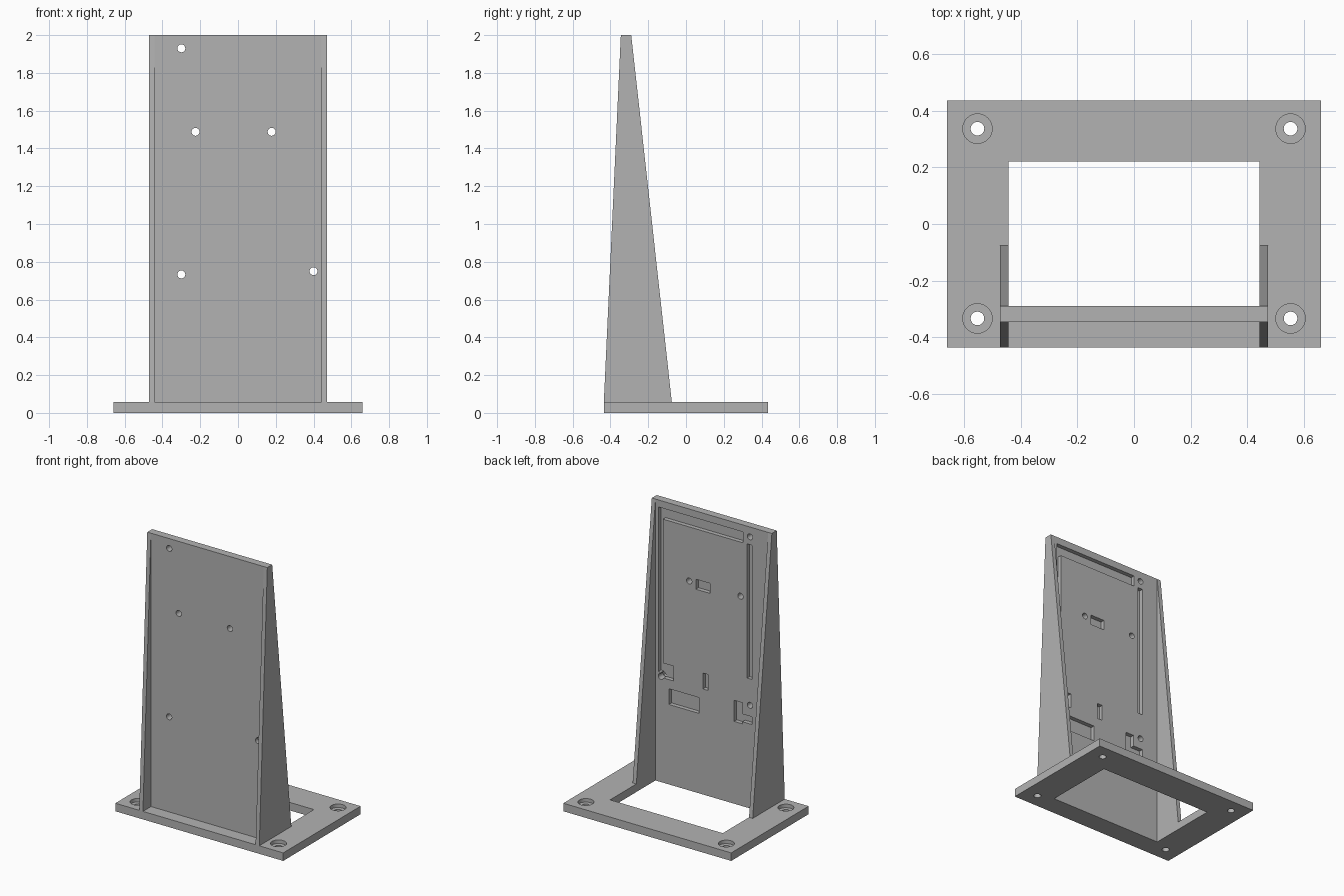
import bpy
import bmesh
from mathutils import Matrix, Vector

cube = bpy.data.objects.get("Cube")
if cube:
    bpy.data.objects.remove(cube, do_unlink=True)

grey = bpy.data.materials.new("plain grey")
grey.use_nodes = True
grey.diffuse_color = (0.45, 0.45, 0.45, 1)
grey.node_tree.nodes["Principled BSDF"].inputs["Base Color"].default_value = (0.45, 0.45, 0.45, 1)

BASE_TOP = 0.057
FRONT, BACK = -0.345, -0.29     # faces of the upright panel
INNER, OUTER = 0.443, 0.472     # faces of the side ribs


def make(name, bm):
    bmesh.ops.recalc_face_normals(bm, faces=bm.faces)
    mesh = bpy.data.meshes.new(name)
    bm.to_mesh(mesh)
    bm.free()
    mesh.materials.append(grey)
    obj = bpy.data.objects.new(name, mesh)
    bpy.context.collection.objects.link(obj)
    return obj


def add_box(bm, x0, x1, y0, y1, z0, z1):
    size = Vector((x1 - x0, y1 - y0, z1 - z0))
    mid = Vector((x0 + x1, y0 + y1, z0 + z1)) / 2
    bmesh.ops.create_cube(bm, size=1, matrix=Matrix.Translation(mid) @ Matrix.Diagonal(size.to_4d()))


def add_cylinder(bm, centre, radius, depth, turn=Matrix()):
    bmesh.ops.create_cone(bm, cap_ends=True, segments=32, radius1=radius, radius2=radius,
                          depth=depth, matrix=Matrix.Translation(centre) @ turn)


def cut(target, name, bm):
    cutter = make(name, bm)
    cutter.hide_render = True
    mod = target.modifiers.new(name, "BOOLEAN")
    mod.operation = "DIFFERENCE"
    mod.solver = "EXACT"
    mod.use_self = True
    mod.object = cutter
    bpy.context.view_layer.objects.active = target
    bpy.ops.object.modifier_apply(modifier=mod.name)
    bpy.data.objects.remove(cutter, do_unlink=True)


def smooth(obj):
    bpy.ops.object.select_all(action="DESELECT")
    obj.select_set(True)
    bpy.context.view_layer.objects.active = obj
    bpy.ops.object.shade_smooth_by_angle()


# Base frame with a window and four counterbored screw holes
bm = bmesh.new()
add_box(bm, -0.66, 0.66, -0.435, 0.435, 0, BASE_TOP)
base = make("base_frame", bm)
bm = bmesh.new()
add_box(bm, -INNER, INNER, BACK, 0.22, -0.1, 0.2)
for x in (-0.552, 0.552):
    for y in (-0.333, 0.336):
        add_cylinder(bm, (x, y, 0), 0.024, 0.3)
        add_cylinder(bm, (x, y, BASE_TOP), 0.052, 0.05)
cut(base, "base_cutter", bm)
smooth(base)

# Upright panel
bm = bmesh.new()
add_box(bm, -INNER, INNER, FRONT, BACK, BASE_TOP, 2)
panel = make("upright_panel", bm)

# Shallow pockets in the back of the panel: x0, x1, z0, z1
pockets = [
    (-0.245, 0.42, 1.873, 1.95),     # top groove
    (0.385, 0.42, 0.78, 1.9),        # left groove
    (0.30, 0.40, 0.745, 0.85),       # notch at the left groove
    (-0.316, -0.277, 0.92, 1.874),   # right groove
    (0.015, 0.125, 1.444, 1.515),
    (0.03, 0.07, 0.75, 0.863),
    (0.10, 0.338, 0.568, 0.68),
    (-0.24, -0.175, 0.585, 0.735),   # stepped pocket
    (-0.316, -0.23, 0.60, 0.655),
]
bm = bmesh.new()
for x0, x1, z0, z1 in pockets:
    add_box(bm, x0, x1, BACK - 0.03, BACK + 0.05, z0, z1)
cut(panel, "pocket_cutter", bm)

# Through holes in the panel
bm = bmesh.new()
turn = Matrix.Rotation(1.5707963, 4, "X")
for x, z in [(-0.30, 1.93), (-0.225, 1.488), (0.178, 1.488), (-0.30, 0.733), (0.40, 0.75)]:
    add_cylinder(bm, (x, FRONT, z), 0.021, 0.4, turn)
cut(panel, "hole_cutter", bm)
smooth(panel)

# Tapered side ribs
for side, name in ((1, "left_rib"), (-1, "right_rib")):
    bm = bmesh.new()
    profile = [(-0.435, BASE_TOP), (-0.075, BASE_TOP), (BACK, 2), (FRONT, 2)]
    face = bm.faces.new([bm.verts.new((side * INNER, y, z)) for y, z in profile])
    grown = bmesh.ops.extrude_face_region(bm, geom=[face])["geom"]
    bmesh.ops.translate(bm, vec=(side * (OUTER - INNER), 0, 0),
                        verts=[v for v in grown if isinstance(v, bmesh.types.BMVert)])
    make(name, bm)
